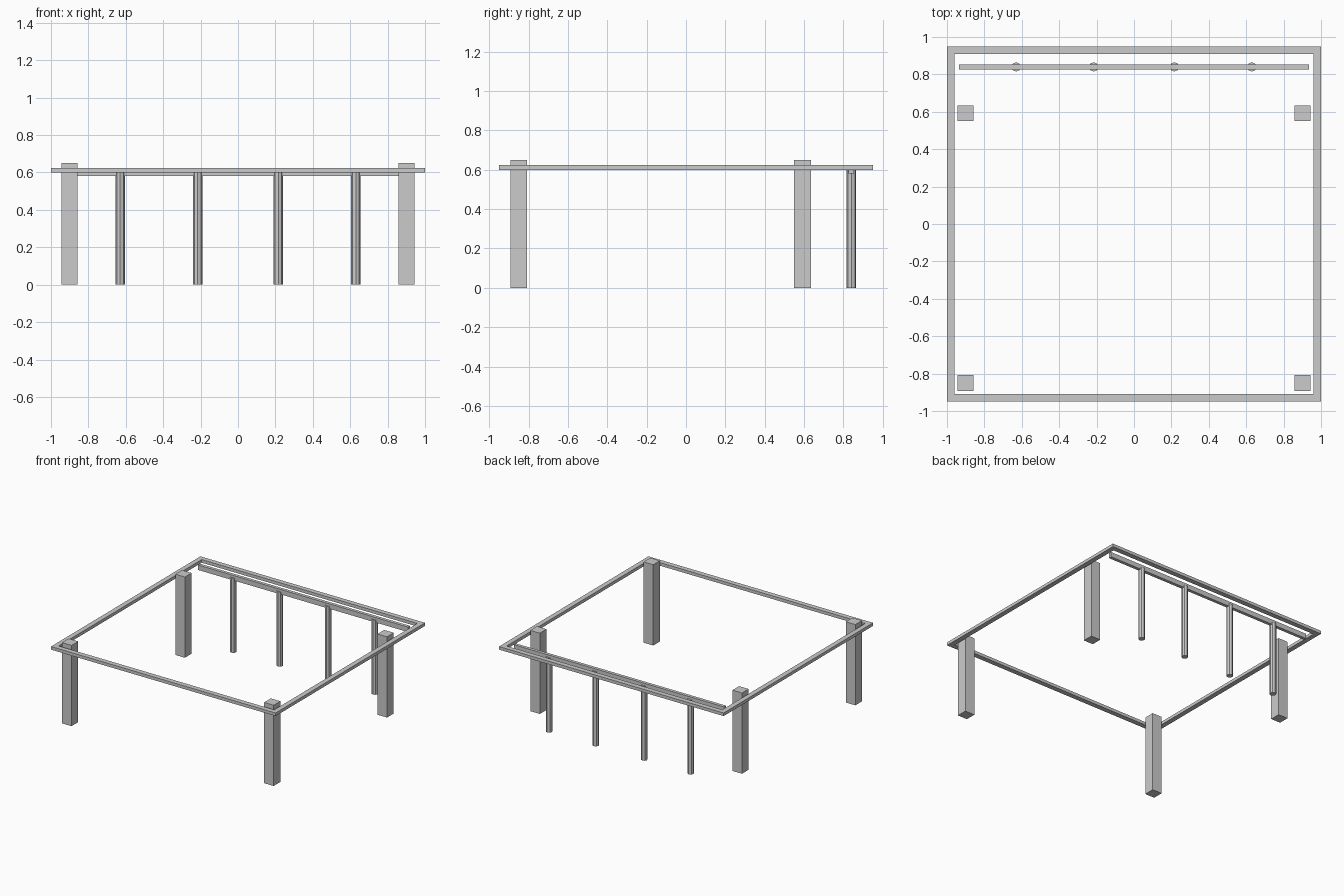
import bpy

if "Cube" in bpy.data.objects:
    bpy.data.objects.remove(bpy.data.objects["Cube"])


def box(name, x, y, z):
    """Box from (min, max) ranges on each axis."""
    bpy.ops.mesh.primitive_cube_add(size=1, location=[sum(r) / 2 for r in (x, y, z)])
    ob = bpy.context.object
    ob.name = name
    ob.scale = [r[1] - r[0] for r in (x, y, z)]
    bpy.ops.object.transform_apply(location=False, rotation=False, scale=True)
    return ob


# Square corner posts
H = 0.0425
for sx, side in ((-1, "left"), (1, "right")):
    for y, end in ((-0.85, "front"), (0.592, "back")):
        box(f"{end}_{side}_post", (sx * 0.9 - H, sx * 0.9 + H), (y - H, y + H), (0, 0.65))

# Rectangular rim
Z = (0.6, 0.625)
box("front_rim", (-1, 1), (-0.95, -0.91), Z)
box("back_rim", (-1, 1), (0.91, 0.95), Z)
box("left_rim", (-1, -0.96), (-0.91, 0.91), Z)
box("right_rim", (0.96, 1), (-0.91, 0.91), Z)

# Rear beam
box("rear_beam", (-0.935, 0.935), (0.827, 0.853), (0.58, 0.62))

# Slim poles under the beam
for i, x in enumerate((-0.63, -0.216, 0.216, 0.63)):
    bpy.ops.mesh.primitive_cylinder_add(vertices=8, radius=0.025, depth=0.6, location=(x, 0.84, 0.3))
    bpy.context.object.name = f"rear_pole_{i + 1}"
